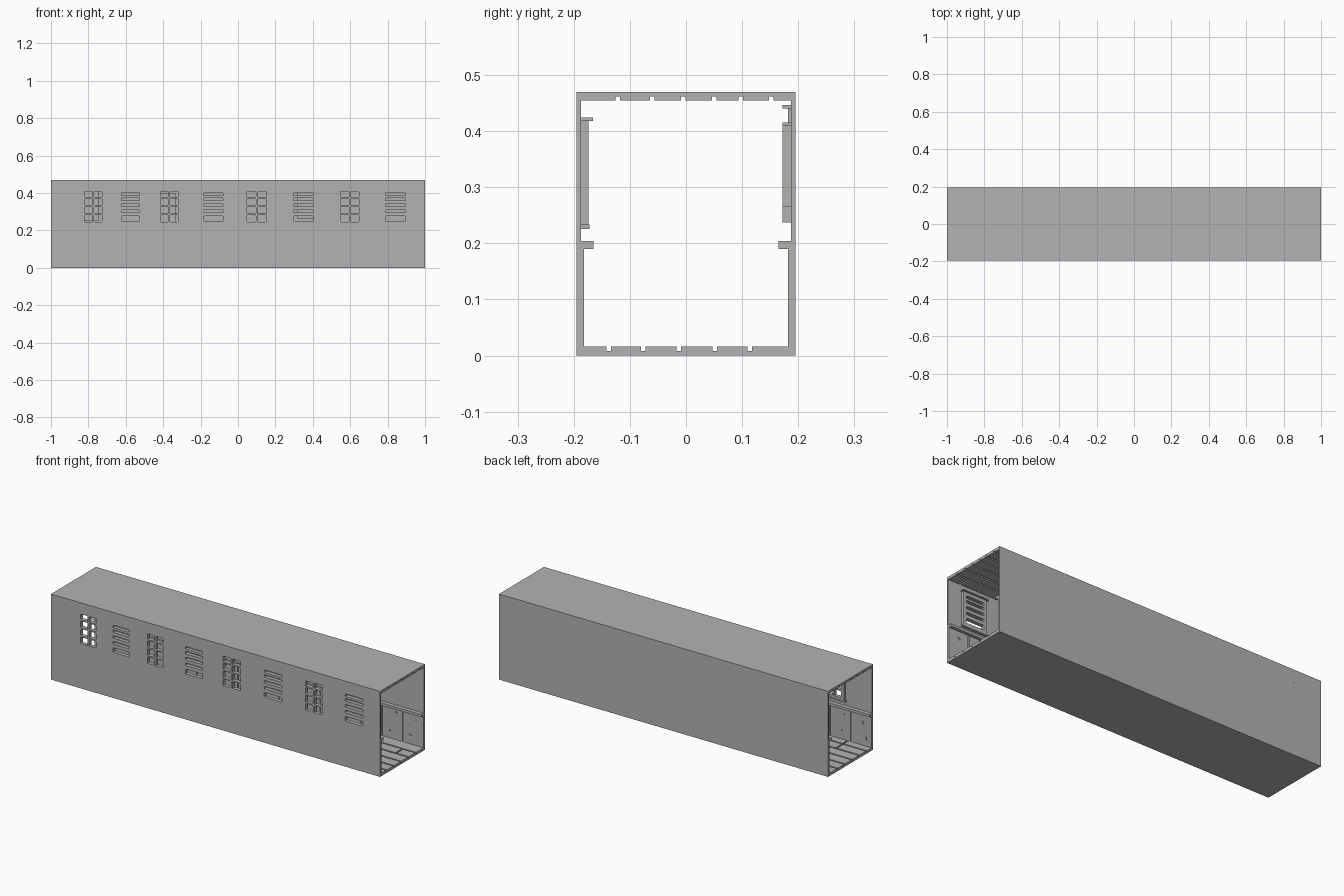
import bpy, bmesh, random
from mathutils import Vector

random.seed(4)
cube = bpy.data.objects.get("Cube")
if cube:
    bpy.data.objects.remove(cube, do_unlink=True)

grey = bpy.data.materials.new("plain grey")
grey.use_nodes = True
grey.diffuse_color = (0.45, 0.45, 0.45, 1)
grey.node_tree.nodes["Principled BSDF"].inputs["Base Color"].default_value = grey.diffuse_color


def add_box(bm, x, y, z, round_y=0):
    """Box from (min, max) pairs; round_y softens the edges that run along y."""
    verts = bmesh.ops.create_cube(bm, size=1)["verts"]
    for v in verts:
        v.co = Vector([(lo + hi) / 2 + c * (hi - lo) for c, (lo, hi) in zip(v.co, (x, y, z))])
    if round_y:
        edges = {e for v in verts for e in v.link_edges
                 if abs(e.verts[0].co.y - e.verts[1].co.y) > 0.01}
        bmesh.ops.bevel(bm, geom=list(edges), offset=round_y, segments=2,
                        profile=0.5, affect='EDGES')


def make(name, boxes, helper=False, round_y=0):
    bm = bmesh.new()
    for b in boxes:
        add_box(bm, *b, round_y=round_y)
    mesh = bpy.data.meshes.new(name)
    bm.to_mesh(mesh)
    bm.free()
    mesh.materials.append(grey)
    ob = bpy.data.objects.new(name, mesh)
    bpy.context.collection.objects.link(ob)
    ob.hide_render = helper
    if helper:
        ob.display_type = 'WIRE'
        ob.hide_set(True)
    return ob


def cut(ob, cutter):
    mod = ob.modifiers.new("cut", 'BOOLEAN')
    mod.operation = 'DIFFERENCE'
    mod.solver = 'EXACT'
    mod.object = cutter


HALF, W, H = 1.0, 0.195, 0.47
SKIN, GAP = 0.008, 0.008
FULL = (-HALF, HALF)

# Outer shell of the corridor, open at both ends
make("floor_slab", [(FULL, (-W, W), (0, SKIN))])
make("ceiling_slab", [(FULL, (-W, W), (H - SKIN, H))])
front_wall = make("front_wall", [(FULL, (-W, -W + SKIN), (SKIN, H - SKIN))])
make("back_wall", [(FULL, (W - SKIN, W), (SKIN, H - SKIN))])


# Planks along the corridor with staggered end joints
def planks(name, grooves, z, length):
    edges = [-W + SKIN] + grooves + [W - SKIN]
    boxes = []
    for row, (a, b) in enumerate(zip(edges, edges[1:])):
        y0 = a + (GAP / 2 if row else 0)
        y1 = b - (GAP / 2 if row < len(grooves) else 0)
        x = -HALF
        end = x + length * random.uniform(0.4, 1)
        while x < HALF:
            if end > HALF - 0.06:
                end = HALF
            boxes.append(((x, end), (y0, y1), z))
            x = end + GAP
            end = x + length * random.uniform(0.85, 1.15)
    make(name, boxes)


planks("floor_planks", [-0.138, -0.076, -0.013, 0.051, 0.114], (SKIN, 0.016), 0.26)
planks("ceiling_planks", [-0.122, -0.06, -0.005, 0.05, 0.098, 0.152],
       (0.455, H - SKIN), 0.5)

# Lower wall panels with small chips, and the rail above them
PANELS = 16
for side, word in ((-1, "front"), (1, "back")):
    def span(a, b):
        return tuple(sorted((side * a, side * b)))
    step = 2 * HALF / PANELS
    boxes, chips = [], []
    for i in range(PANELS):
        x0 = -HALF + i * step
        boxes.append(((x0 + (GAP / 2 if i else 0),
                       x0 + step - (GAP / 2 if i < PANELS - 1 else 0)),
                      span(0.182, W - SKIN), (SKIN, 0.19)))
        for low in (0.05, 0.12):
            cx = x0 + random.uniform(0.025, step - 0.04)
            cz = low + random.uniform(0, 0.05)
            chips.append(((cx, cx + random.uniform(0.006, 0.016)), span(0.17, 0.1855),
                          (cz, cz + random.uniform(0.006, 0.016))))
    panels = make(word + "_wall_panels", boxes)
    cut(panels, make(word + "_chip_cutter", chips, helper=True))
    make(word + "_rail", [(FULL, span(0.165, W - SKIN), (0.19, 0.204))])

# Windows: paned and slotted openings alternate along the front wall
PANE_ROWS = [(0.378, 0.408), (0.335, 0.37), (0.29, 0.327), (0.246, 0.282)]
SLOT_ROWS = [(0.386, 0.4), (0.36, 0.374), (0.328, 0.342), (0.296, 0.31), (0.25, 0.276)]
THROUGH = (-0.23, -0.14)
openings, frames, lips = [], [], []


def frame(x0, x1):
    frames.append(((x0 - 0.02, x1 + 0.02), (-W + SKIN, -0.174), (0.228, 0.418)))
    lips.append(((x0 - 0.025, x1 + 0.025), (-W + SKIN, -0.166), (0.418, 0.424)))
    lips.append(((x0 - 0.025, x1 + 0.025), (-W + SKIN, -0.172), (0.226, 0.234)))


for cx, half in ((-0.773, 0.047), (-0.367, 0.047), (0.099, 0.053), (0.597, 0.05)):
    for row in PANE_ROWS:
        openings.append(((cx - half, cx - 0.004), THROUGH, row))
        openings.append(((cx + 0.004, cx + half), THROUGH, row))
    frame(cx - half, cx + half)
for cx, half in ((-0.575, 0.049), (-0.131, 0.053), (0.35, 0.054), (0.842, 0.054)):
    for row in SLOT_ROWS:
        openings.append(((cx - half, cx + half), THROUGH, row))
    frame(cx - half, cx + half)

cutter = make("window_cutter", openings, helper=True, round_y=0.004)
window_frames = make("window_frames", frames)
make("window_sills", lips)
cut(front_wall, cutter)
cut(window_frames, cutter)

# Framed boards hung on the back wall
for n, (x0, x1, z0, z1) in enumerate(((-0.93, -0.745, 0.25, 0.415), (-0.52, -0.335, 0.237, 0.4),
                                      (0.315, 0.47, 0.265, 0.41))):
    wall, face, rim = W - SKIN, 0.178, 0.012
    deep = (0.172, wall)
    make("hung_board_%d" % (n + 1), [
        ((x0 + rim, x1 - rim), (face, wall), (z0 + rim, z1 - rim)),
        ((x0, x0 + rim), deep, (z0, z1)), ((x1 - rim, x1), deep, (z0, z1)),
        ((x0 + rim, x1 - rim), deep, (z0, z0 + rim)),
        ((x0 + rim, x1 - rim), deep, (z1 - rim, z1))])

# Hook whose tip shows through the back wall
make("hook", [((-0.836, -0.828), (0.182, W + 0.0005), (0.397, 0.443)),
              ((-0.84, -0.824), (0.172, W - SKIN), (0.44, 0.447))][1:]
     + [((-0.836, -0.828), (0.182, W - SKIN), (0.415, 0.44)),
        ((-0.836, -0.828), (0.182, W + 0.0005), (0.397, 0.403))])
